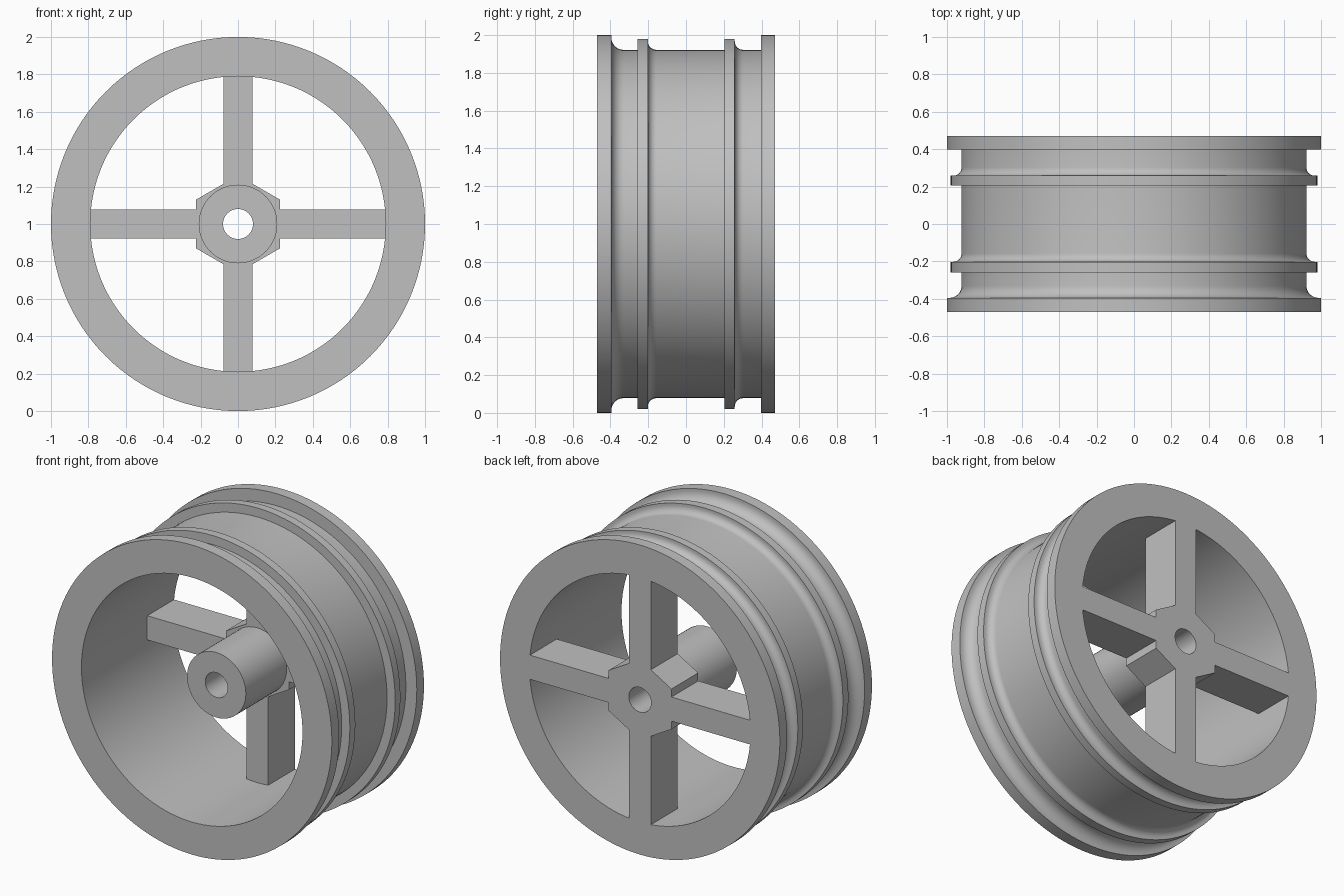
import bpy, bmesh
from math import sin, cos, asin, pi, radians
from mathutils import Matrix, Vector

cube = bpy.data.objects.get("Cube")
if cube:
    bpy.data.objects.remove(cube, do_unlink=True)

BACK = 0.47            # back face, shared by rim and spokes
SPOKE_FRONT = 0.197
HUB_FRONT = -0.22
INNER = 0.79           # inside radius of the rim
BORE = 0.08
HALF = 0.078           # half width of a spoke
FLAT = 0.225           # half width of the hexagon across flats

grey = bpy.data.materials.new("light_grey")
grey.use_nodes = True
colour = (0.53, 0.53, 0.53, 1)
grey.diffuse_color = colour
grey.node_tree.nodes["Principled BSDF"].inputs["Base Color"].default_value = colour


def finish(bm, name):
    """Turn the mesh into a smooth-by-angle object with its axle at mid height."""
    bmesh.ops.recalc_face_normals(bm, faces=bm.faces)
    mesh = bpy.data.meshes.new(name)
    bm.to_mesh(mesh)
    bm.free()
    mesh.materials.append(grey)
    obj = bpy.data.objects.new(name, mesh)
    obj.location.z = 1
    bpy.context.collection.objects.link(obj)
    bpy.ops.object.select_all(action='DESELECT')
    obj.select_set(True)
    bpy.context.view_layer.objects.active = obj
    bpy.ops.object.shade_smooth_by_angle(angle=radians(30))
    return obj


def lathe(name, profile, steps):
    """Spin a closed (radius, y) profile about the axle."""
    bm = bmesh.new()
    verts = [bm.verts.new((r, y, 0)) for r, y in profile]
    edges = [bm.edges.new((v, verts[i - 1])) for i, v in enumerate(verts)]
    bmesh.ops.spin(bm, geom=verts + edges, axis=(0, 1, 0), cent=(0, 0, 0),
                   angle=2 * pi, steps=steps, use_merge=True)
    bmesh.ops.remove_doubles(bm, verts=bm.verts, dist=1e-5)
    return finish(bm, name)


def fillet(y, radius, barrel, steps=8):
    """Concave quarter round from a wall at y down to the barrel."""
    turns = [i / steps * pi / 2 for i in range(steps + 1)]
    return [(barrel + radius * (1 - sin(t)), y + radius * (1 - cos(t))) for t in turns]


# Rim: two flanges, two ridges, rounded grooves
BARREL, RIDGE = 0.922, 0.98
rim = [(INNER, -BACK), (1, -BACK), (1, -0.395)]
rim += fillet(-0.395, 0.065, BARREL)
rim += [(BARREL, -0.258), (RIDGE, -0.258), (RIDGE, -0.202)]
rim += fillet(-0.202, 0.045, BARREL)
rim += [(BARREL, 0.205), (RIDGE, 0.205), (RIDGE, 0.258)]
rim += fillet(0.258, 0.045, BARREL)
rim += [(BARREL, 0.397), (1, 0.397), (1, BACK), (INNER, BACK)]
lathe("rim", rim, 128)

# Hub: round boss with a bore, running forward from the spokes
RADIUS = 0.21
lathe("hub_boss", [(BORE, HUB_FRONT), (RADIUS, HUB_FRONT),
                   (RADIUS, SPOKE_FRONT), (BORE, SPOKE_FRONT)], 64)

# Spokes and hexagonal hub in one outline, mirrored from one quadrant
tip = asin(HALF / INNER)
reach = INNER + 0.001
slope = math_tan30 = sin(pi / 6) / cos(pi / 6)
angles = [tip / 3, tip]
quadrant = [(reach * cos(a), reach * sin(a)) for a in angles]
quadrant += [(FLAT, HALF), (FLAT, FLAT * slope),
             (HALF, (2 * FLAT * slope) - HALF * slope)]
quadrant += [(reach * sin(a), reach * cos(a)) for a in reversed(angles)]
right_half = [(x, -z) for x, z in reversed(quadrant)] + quadrant
outline = right_half + [(-x, z) for x, z in reversed(right_half)]
circle = [(BORE * cos(i * pi / 32), BORE * sin(i * pi / 32)) for i in range(64)]

bm = bmesh.new()
edges = []
for loop in (outline, circle):
    verts = [bm.verts.new((x, BACK, z)) for x, z in loop]
    edges += [bm.edges.new((v, verts[i - 1])) for i, v in enumerate(verts)]
bmesh.ops.triangle_fill(bm, edges=edges, use_beauty=True, normal=(0, 1, 0))
grown = bmesh.ops.extrude_face_region(bm, geom=bm.faces[:], use_keep_orig=True)
front = [g for g in grown["geom"] if isinstance(g, bmesh.types.BMVert)]
bmesh.ops.translate(bm, verts=front, vec=(0, SPOKE_FRONT - BACK, 0))
finish(bm, "spokes_and_hex_hub")
